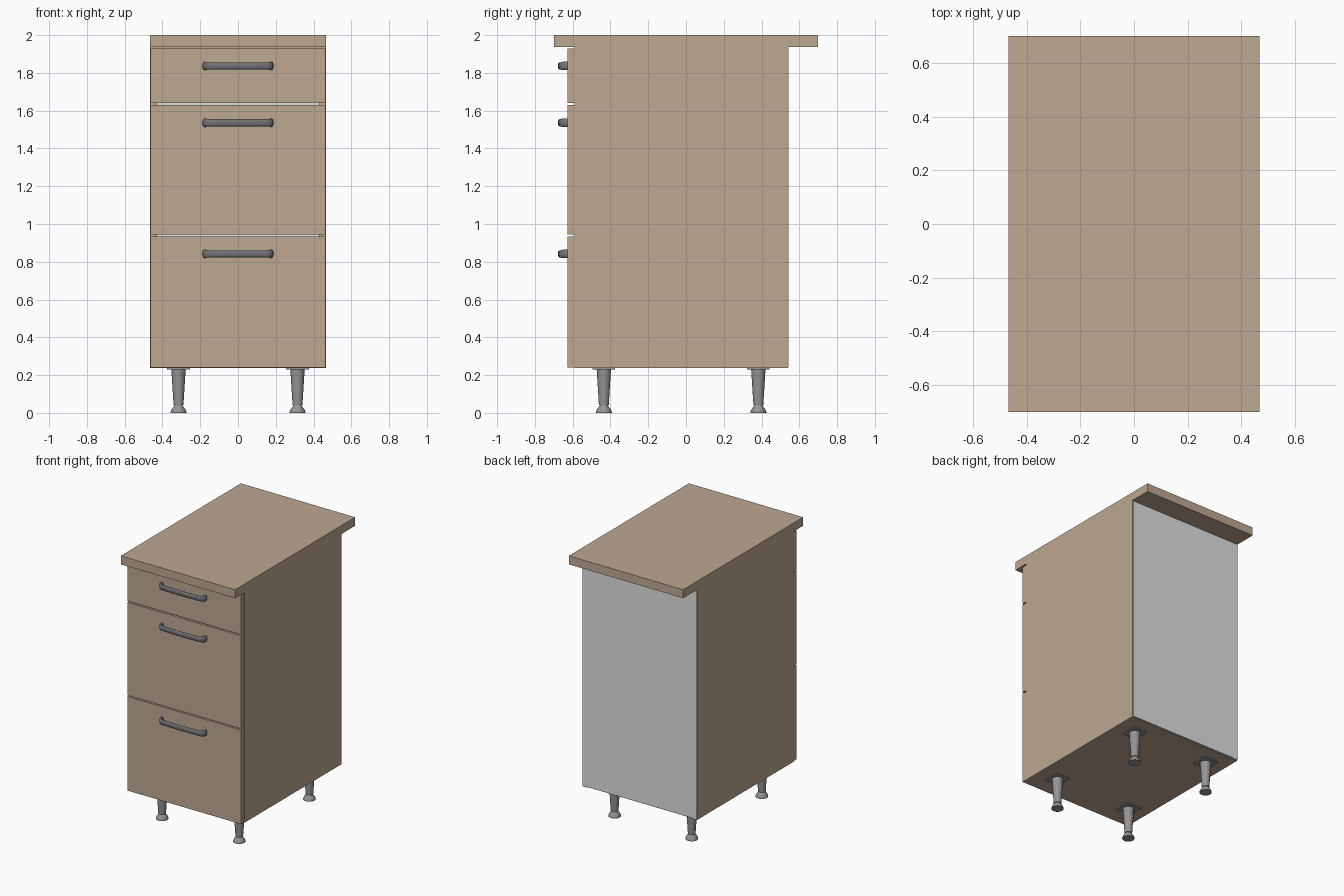
import bpy, bmesh, math
from mathutils import Vector

if "Cube" in bpy.data.objects:
    bpy.data.objects.remove(bpy.data.objects["Cube"])


def material(name, rgb):
    m = bpy.data.materials.new(name)
    m.diffuse_color = (*rgb, 1)
    m.use_nodes = True
    m.node_tree.nodes["Principled BSDF"].inputs["Base Color"].default_value = m.diffuse_color
    return m


WOOD = material("light wood", (0.515, 0.392, 0.287))
PANEL = material("pale back board", (0.745, 0.745, 0.745))
LEG = material("leg grey metal", (0.30, 0.30, 0.30))
HANDLE = material("dark handle metal", (0.17, 0.17, 0.18))


def finish(name, bm, mat, smooth=False):
    bmesh.ops.recalc_face_normals(bm, faces=bm.faces)
    me = bpy.data.meshes.new(name)
    bm.to_mesh(me)
    bm.free()
    me.materials.append(mat)
    if smooth:
        me.shade_smooth()
        me.set_sharp_from_angle(angle=math.radians(35))
    ob = bpy.data.objects.new(name, me)
    bpy.context.collection.objects.link(ob)
    return ob


def box(name, lo, hi, mat):
    bm = bmesh.new()
    bmesh.ops.create_cube(bm, size=1)
    for v in bm.verts:
        v.co = Vector([(a + b) / 2 + c * (b - a) for a, b, c in zip(lo, hi, v.co)])
    return finish(name, bm, mat)


def loft(name, rings, mat):
    """Skin a list of equal-length point rings and cap both ends."""
    bm = bmesh.new()
    loops = [[bm.verts.new(p) for p in ring] for ring in rings]
    n = len(loops[0])
    for a, b in zip(loops, loops[1:]):
        for i in range(n):
            j = (i + 1) % n
            bm.faces.new((a[i], a[j], b[j], b[i]))
    bm.faces.new(loops[0])
    bm.faces.new(loops[-1])
    return finish(name, bm, mat, smooth=True)


# Worktop and hollow carcass
W, T = 0.467, 0.037
Y0, Y1, Z0, Z1 = -0.59, 0.54, 0.238, 1.937
box("worktop", (-W, -0.70, Z1), (W, 0.70, 2.0), WOOD)
for side, x in (("left", -W), ("right", W - T)):
    box(side + "_side_panel", (x, Y0, Z0), (x + T, Y1, Z1), WOOD)
box("bottom_panel", (-W + T, Y0, Z0), (W - T, Y1 - 0.008, Z0 + T), WOOD)
box("front_top_rail", (-W + T, Y0, Z1 - T), (W - T, Y0 + 0.22, Z1), WOOD)
box("rear_top_rail", (-W + T, Y1 - 0.23, Z1 - T), (W - T, Y1 - 0.008, Z1), WOOD)
box("back_board", (-W + 0.006, Y1 - 0.008, Z0 + 0.006),
    (W - 0.006, Y1 + 0.002, Z1 - 0.002), PANEL)


# Bow handle: oval section swept along a bracket-shaped path
def bow_handle(name, zc, sides=16):
    half = [(-0.178, -0.626, 0.022), (-0.178, -0.640, 0.022), (-0.175, -0.652, 0.022),
            (-0.167, -0.661, 0.021), (-0.150, -0.665, 0.019), (-0.080, -0.668, 0.019)]
    path = half + [(0, -0.669, 0.019)] + [(-x, y, h) for x, y, h in reversed(half)]
    rings = []
    for i, (x, y, h) in enumerate(path):
        a, b = path[max(i - 1, 0)], path[min(i + 1, len(path) - 1)]
        t = Vector((b[0] - a[0], b[1] - a[1], 0)).normalized()
        out = Vector((-t.y, t.x, 0))
        rings.append([Vector((x, y, zc))
                      + out * 0.0095 * math.cos(k * math.tau / sides)
                      + Vector((0, 0, h * math.sin(k * math.tau / sides)))
                      for k in range(sides)])
    loft(name, rings, HANDLE)


# Drawer fronts, each with a handle
for label, lo, hi, hz in (("lower", 0.241, 0.935, 0.842),
                          ("middle", 0.944, 1.631, 1.536),
                          ("upper", 1.640, 1.929, 1.837)):
    box(label + "_drawer_front", (-0.464, -0.628, lo), (0.464, Y0, hi), WOOD)
    bow_handle(label + "_handle", hz)

# Tapered adjustable legs with mounting plates
LEG_PROFILE = [(0.042, 0), (0.042, 0.006), (0.036, 0.020), (0.025, 0.034), (0.021, 0.041),
               (0.026, 0.041), (0.038, 0.232)]
for fb, y in (("front", -0.435), ("rear", 0.383)):
    for lr, x in (("left", -0.315), ("right", 0.315)):
        rings = [[(x + r * math.cos(k * math.tau / 24), y + r * math.sin(k * math.tau / 24), z)
                  for k in range(24)] for r, z in LEG_PROFILE]
        loft(f"{fb}_{lr}_leg", rings, LEG)
        box(f"{fb}_{lr}_leg_plate", (x - 0.06, y - 0.06, 0.231), (x + 0.06, y + 0.06, Z0), LEG)
